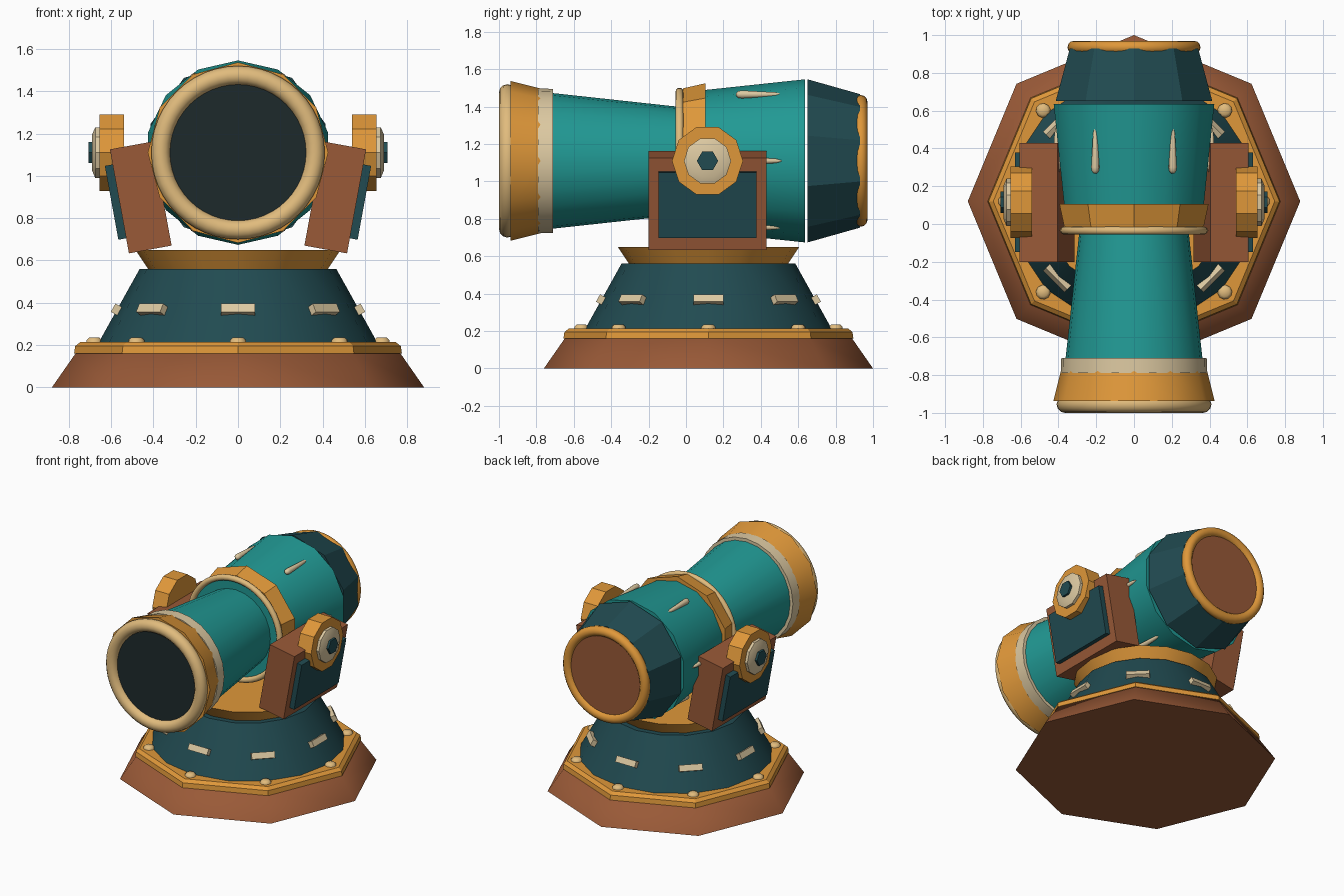
import bpy, bmesh
from math import sin, cos, pi, radians
from mathutils import Matrix, Vector

cube = bpy.data.objects.get("Cube")
if cube:
    bpy.data.objects.remove(cube, do_unlink=True)


def material(name, rgb):
    linear = [(c / 255) ** 2.2 for c in rgb] + [1]
    m = bpy.data.materials.new(name)
    m.use_nodes = True
    m.diffuse_color = linear
    m.node_tree.nodes["Principled BSDF"].inputs["Base Color"].default_value = linear
    return m


TEAL = material("teal", (38, 152, 147))
DARK = material("dark teal", (38, 76, 82))
GOLD = material("gold", (222, 150, 60))
TAN = material("warm cream", (224, 186, 124))
CREAM = material("pale cream", (220, 200, 160))
BROWN = material("brown", (152, 90, 58))
BORE = material("bore black", (35, 46, 47))

BASE_Y = 0.12      # centre of the pedestal
AXIS_Z = 1.11      # height of the barrel axis
ALONG_Y = Matrix.Translation((0, 0, AXIS_Z)) @ Matrix.Rotation(-pi / 2, 4, 'X')
UPRIGHT = Matrix.Translation((0, BASE_Y, 0))


def finish(name, bm, mat, matrix, angle):
    bm.transform(matrix)
    bmesh.ops.recalc_face_normals(bm, faces=bm.faces)
    mesh = bpy.data.meshes.new(name)
    bm.to_mesh(mesh)
    bm.free()
    mesh.materials.append(mat)
    mesh.shade_smooth()
    mesh.set_sharp_from_angle(angle=radians(angle))
    ob = bpy.data.objects.new(name, mesh)
    bpy.context.collection.objects.link(ob)
    return ob


def turned(name, profile, sides, mat, matrix, angle=28):
    """Capped solid turned about local z from (height, radius) pairs."""
    bm = bmesh.new()
    rings = []
    for h, r in profile:
        turn = [2 * pi * i / sides for i in range(sides)]
        rings.append([bm.verts.new((r * sin(a), r * cos(a), h)) for a in turn])
    for a, b in zip(rings, rings[1:]):
        for i in range(sides):
            j = (i + 1) % sides
            bm.faces.new((a[i], a[j], b[j], b[i]))
    bm.faces.new(rings[0])
    bm.faces.new(rings[-1])
    return finish(name, bm, mat, matrix, angle)


def ring(name, y, major, minor, mat, sides=48, tube=12):
    bm = bmesh.new()
    loops = []
    for i in range(sides):
        a = 2 * pi * i / sides
        loop = []
        for k in range(tube):
            t = 2 * pi * k / tube
            r = major + minor * cos(t)
            loop.append(bm.verts.new((r * sin(a), r * cos(a), y + minor * sin(t))))
        loops.append(loop)
    for i in range(sides):
        a, b = loops[i], loops[(i + 1) % sides]
        for k in range(tube):
            m = (k + 1) % tube
            bm.faces.new((a[k], a[m], b[m], b[k]))
    return finish(name, bm, mat, ALONG_Y, 60)


def box(name, size, mat, matrix):
    bm = bmesh.new()
    bmesh.ops.create_cube(bm, size=1)
    bmesh.ops.scale(bm, vec=Vector(size), verts=bm.verts)
    return finish(name, bm, mat, matrix, 28)


# Pedestal
turned("pedestal_foot", [(0, 0.88), (0.165, 0.765)], 8, BROWN, UPRIGHT, 60)
turned("pedestal_trim", [(0.16, 0.775), (0.195, 0.77), (0.215, 0.745)], 8, GOLD, UPRIGHT)
turned("pedestal_skirt", [(0.21, 0.66), (0.56, 0.465)], 16, DARK, UPRIGHT, 50)
turned("pedestal_collar", [(0.545, 0.415), (0.65, 0.485)], 16, GOLD, UPRIGHT, 50)

# Rivets and plates around the pedestal
tilt = radians(-29)
for i in range(8):
    around = UPRIGHT @ Matrix.Rotation(i * pi / 4, 4, 'Z')
    turned(f"rivet_{i + 1}", [(0.2, 0.04), (0.224, 0.038), (0.236, 0.024)], 10, TAN,
           around @ Matrix.Translation((0.68, 0, 0)), 50)
    box(f"skirt_plate_{i + 1}", (0.04, 0.16, 0.045), CREAM,
        around @ Matrix.Translation((0.573, 0, 0.367)) @ Matrix.Rotation(tilt, 4, 'Y'))

# Cradle arms and pivots on both sides
for side, s in (("left", 1), ("right", -1)):
    lean = Matrix.Translation((s * 0.46, 0.115, 0.898)) @ Matrix.Rotation(s * radians(10.4), 4, 'Y')
    box(f"{side}_cradle_arm", (0.205, 0.63, 0.5), BROWN, lean)
    box(f"{side}_arm_panel", (0.05, 0.525, 0.355), DARK,
        lean @ Matrix.Translation((s * 0.115, 0, 0)))
    pivot = (Matrix.Translation((0, 0.115, AXIS_Z)) @ Matrix.Rotation(s * pi / 2, 4, 'Y'))
    turned(f"{side}_pivot_wheel", [(0.54, 0.19), (0.655, 0.19)], 10, GOLD, pivot)
    turned(f"{side}_pivot_hub", [(0.65, 0.126), (0.675, 0.126), (0.69, 0.09)], 10, CREAM, pivot)
    turned(f"{side}_pivot_bolt", [(0.68, 0.057), (0.706, 0.057)], 6, DARK, pivot)

# Barrel, muzzle to breech
ring("muzzle_ring", -0.955, 0.365, 0.045, TAN)
turned("bore", [(-0.962, 0.345), (-0.94, 0.345)], 32, BORE, ALONG_Y)
turned("muzzle_flare", [(-0.938, 0.427), (-0.775, 0.386)], 12, GOLD, ALONG_Y, 40)
turned("muzzle_band", [(-0.79, 0.387), (-0.71, 0.385)], 24, CREAM, ALONG_Y)
turned("front_barrel", [(-0.93, 0.386), (0, 0.285)], 24, TEAL, ALONG_Y)
ring("middle_ring", -0.035, 0.37, 0.021, TAN)
turned("middle_band", [(-0.015, 0.388), (0.105, 0.415)], 10, GOLD, ALONG_Y)
turned("rear_barrel", [(-0.03, 0.365), (0.636, 0.436)], 14, TEAL, ALONG_Y)
turned("breech", [(0.65, 0.436), (0.93, 0.357)], 10, DARK, ALONG_Y)
ring("breech_ring", 0.935, 0.317, 0.035, GOLD)
turned("breech_cap", [(0.92, 0.31), (0.947, 0.31)], 32, BROWN, ALONG_Y)

# Tapered studs around the rear barrel
stud = [(0.268, 0.008), (0.28, 0.019), (0.3, 0.022), (0.48, 0.012), (0.51, 0.004)]
for i in range(6):
    spin = Matrix.Rotation(i * pi / 3, 4, 'Z') @ Matrix.Translation((0.41, 0, 0))
    turned(f"barrel_stud_{i + 1}", stud, 10, CREAM, ALONG_Y @ spin, 60)
